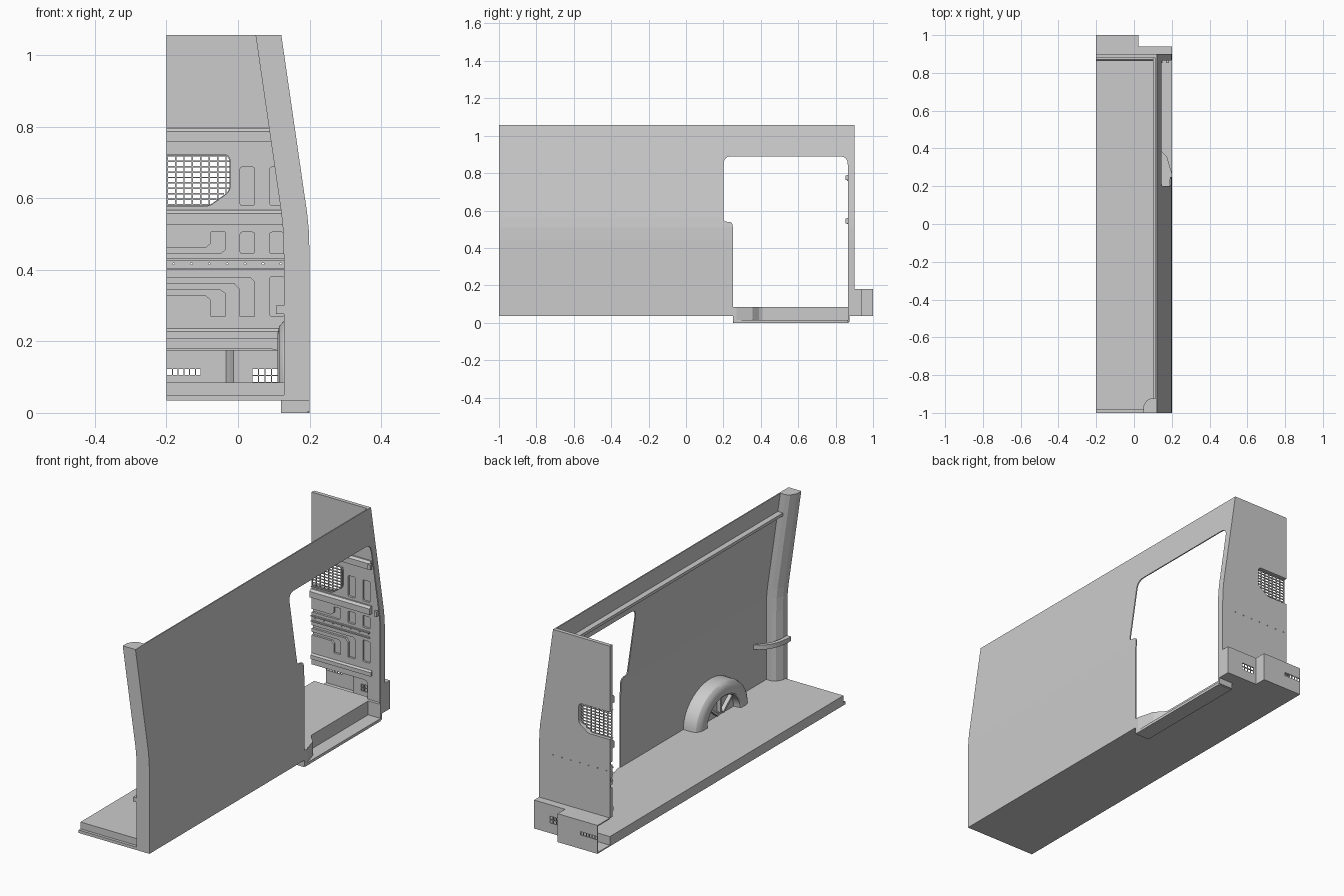
import bpy, bmesh
from math import pi, sin, cos
from mathutils import Vector

if "Cube" in bpy.data.objects:
    bpy.data.objects.remove(bpy.data.objects["Cube"])


def finish(name, bm, smooth=False):
    bmesh.ops.recalc_face_normals(bm, faces=bm.faces)
    me = bpy.data.meshes.new(name)
    bm.to_mesh(me)
    bm.free()
    ob = bpy.data.objects.new(name, me)
    bpy.context.collection.objects.link(ob)
    bpy.ops.object.select_all(action='DESELECT')
    ob.select_set(True)
    bpy.context.view_layer.objects.active = ob
    if smooth:
        bpy.ops.object.shade_smooth_by_angle()
    return ob


def prisms(name, polys, axis, a, b):
    """Extrude 2D polygons along an axis from a to b, all in one mesh."""
    place = {'x': lambda u, v, w: (w, u, v),
             'y': lambda u, v, w: (u, w, v),
             'z': lambda u, v, w: (u, v, w)}[axis]
    bm = bmesh.new()
    for poly in polys:
        lo = [bm.verts.new(place(u, v, a)) for u, v in poly]
        hi = [bm.verts.new(place(u, v, b)) for u, v in poly]
        bm.faces.new(lo)
        bm.faces.new(hi)
        for i in range(len(poly)):
            j = (i + 1) % len(poly)
            bm.faces.new((lo[i], lo[j], hi[j], hi[i]))
    return finish(name, bm)


def rect(u0, u1, v0, v1):
    return [(u0, v0), (u1, v0), (u1, v1), (u0, v1)]


def rounded(pts, radii, n=6):
    out = []
    for i, p in enumerate(pts):
        r = radii[i] if isinstance(radii, (list, tuple)) else radii
        p = Vector(p)
        if r == 0:
            out.append(tuple(p))
            continue
        a = p + (Vector(pts[i - 1]) - p).normalized() * r
        b = p + (Vector(pts[(i + 1) % len(pts)]) - p).normalized() * r
        for k in range(n + 1):
            t = k / n
            out.append(tuple(a * (1 - t) ** 2 + p * (2 * t * (1 - t)) + b * t * t))
    return out


def cut(ob, cutter):
    m = ob.modifiers.new("cut", 'BOOLEAN')
    m.operation, m.solver, m.object = 'DIFFERENCE', 'EXACT', cutter
    bpy.context.view_layer.objects.active = ob
    bpy.ops.object.modifier_apply(modifier="cut")
    bpy.data.objects.remove(cutter)


# Outer section of the side wall (x, z)
side = [(.2, .035), (.2, .44), (.198, .51), (.193, .56), (.185, .615), (.121, 1.057)]

# Side wall sheet with door opening
wall = prisms("side_wall", [side + [(x - .006, z) for x, z in reversed(side)]], 'y', -1, .9)
door = rounded([(.2, .89), (.865, .89), (.865, 0), (.25, 0), (.25, .54), (.2, .54)],
               [.045, .045, 0, 0, .025, .02])
cut(wall, prisms("door_cutter", [door], 'x', .05, .3))

# Rear pillar, lofted along the wall section
bm = bmesh.new()
rings = []
for x, z in side:
    rings.append([bm.verts.new((x - dx, y, z)) for dx, y in
                  [(0, -1), (.072, -1), (.072, -.965), (.055, -.935), (.035, -.925), (0, -.925)]])
for r, s in zip(rings, rings[1:]):
    for i in range(6):
        bm.faces.new((r[i], r[(i + 1) % 6], s[(i + 1) % 6], s[i]))
bm.faces.new(rings[0])
bm.faces.new(rings[-1])
finish("rear_pillar", bm)

# Roof rail along the inside of the wall
prisms("roof_rail", [[(.10, .945), (.136, .945), (.134, .96), (.10, .96)]], 'y', -.93, .88)

# Floor with step notch, and rear lip
notch = [(.2, .27), (.175, .355), (.14, .39), (.13, .41), (.13, .865), (.2, .865)]
prisms("floor", [[(-.2, -.985), (.198, -.985)] + [(min(x, .199), y) for x, y in notch]
                 + [(.198, .9), (-.2, .9)]], 'z', .035, .085)
prisms("floor_lip", [rect(-.2, .13, -1, -.985)], 'z', .035, .05)

# Entry step: riser surround and tread
prisms("step_riser", [[(.12, .25)] + [(.2, .25)] + notch + [(.2, .875), (.12, .875)]], 'z', .004, .084)
prisms("step_tread", [rounded(rect(.12, .2, .25, .87), [0, .012, .012, 0])], 'z', 0, .014)

# Front bulkhead
bulkhead = prisms("bulkhead", [[(-.2, .035)] + side + [(-.2, 1.057)]], 'y', .88, .9)
window = rounded([(-.3, .58), (-.08, .58), (-.024, .62), (-.024, .72), (-.3, .72)],
                 [0, .012, .015, .02, 0])
opening = rounded([(-.3, .085), (.115, .085), (.115, .178), (-.3, .178)], [0, 0, .02, 0])
holes = [[(x + .003 * cos(k * pi / 3), .417 + .003 * sin(k * pi / 3)) for k in range(6)]
         for x in [-.18 + .05 * i for i in range(7)]]
cut(bulkhead, prisms("through_cutter", [window, opening] + holes, 'y', .8, 1.1))

# Pressed recesses on the inside of the bulkhead
recesses = [rounded(rect(x, x + .04, z0, z1), .006, 3) for x in (.006, .089)
            for z0, z1 in ((.58, .687), (.445, .505))]
recesses += [rounded(rect(.089, .129, .27, .38), .006, 3),
             [(-.3, .445), (-.05, .445), (-.037, .455), (-.037, .505), (-.075, .505),
              (-.075, .475), (-.09, .461), (-.3, .461)],
             [(-.3, .328), (-.09, .328), (-.075, .315), (-.075, .27), (-.037, .27),
              (-.037, .335), (-.05, .344), (-.3, .344)],
             [(-.3, .362), (-.01, .362), (.006, .345), (.006, .27), (.046, .27),
              (.046, .366), (.034, .378), (-.3, .378)]]
cut(bulkhead, prisms("recess_cutter", recesses, 'y', .8, .891))

# Horizontal stiffening rails
for name, z0, z1, y in (("upper_rail", .757, .797, .862), ("middle_rail", .527, .567, .862),
                        ("lower_rail", .208, .238, .872)):
    prisms(name, [[(y, z0), (.885, z0), (.885, z1), (y + .01, z1), (y, z1 - .01)]], 'x', -.2, .14)
for z in (.402, .428):
    prisms("rivet_strip_edge", [rect(-.2, .13, z - .003, z + .003)], 'y', .872, .882)

# Window frame and grille
chamfer = lambda x: .58 + max(0, (x + .08) / .056 * .042)
bars = [rect(x, x + .004, chamfer(x), .72) for x in [-.2 + .0235 * i for i in range(8)]]
prisms("grille_uprights", bars, 'y', .877, .883)
bars = []
for i in range(10):
    z = .58 + .0152 * i
    end = -.024 if z > .62 else -.08 + (z - .58) / .042 * .056
    bars.append(rect(-.2, end, z, z + .004))
prisms("grille_crossbars", bars, 'y', .8775, .8825)
ring = rounded([(-.2, .577), (-.079, .577), (-.021, .619), (-.021, .723), (-.2, .723)], [0, .012, .015, .02, 0])
frame = prisms("grille_frame", [ring], 'y', .872, .882)
cut(frame, prisms("frame_cutter", [window], 'y', .8, 1))

# Stepped box on the outside of the bulkhead
outer = [(-.2, 1), (.025, 1), (.025, .94), (.2, .94), (.2, .9)]
inner = [(.194, .9), (.194, .934), (.005, .934), (-.012, .945), (-.022, .97), (-.034, .994), (-.2, .994)]
box = prisms("lower_box_wall", [outer + inner], 'z', .035, .18)
vents = [rect(x, x + .0135, .106, .123) for x in [-.198 + .016 * i for i in range(6)]]
vents += [rect(x, x + .0155, z, z + .016) for x in [.04 + .0185 * i for i in range(4)]
          for z in (.087, .106)]
cut(box, prisms("vent_cutter", vents, 'y', .91, 1.1))
plate = [(-.2, .9)] + outer
prisms("lower_box_top", [plate], 'z', .174, .18)
prisms("lower_box_bottom", [plate], 'z', .035, .041)

# Wheel arch: rounded fender, recessed panel and ribs
section = [(.197, .215), (.145, .215), (.127, .208), (.115, .192), (.111, .17),
           (.111, .14), (.116, .132), (.15, .128), (.15, .001)]
cy, cz, squash = -.47, .083, .83
bm = bmesh.new()
n = 28
arcs = [[bm.verts.new((x, cy + r * cos(pi * k / n), cz + squash * r * sin(pi * k / n)))
         for x, r in section] for k in range(n + 1)]
for a, b in zip(arcs, arcs[1:]):
    for i in range(len(section) - 1):
        bm.faces.new((a[i], a[i + 1], b[i + 1], b[i]))
finish("wheel_arch", bm, True)
ribs = []
for ang in (pi * .25, pi * .5, pi * .75):
    d = Vector((cos(ang), squash * sin(ang)))
    s = Vector((-d.y, d.x)).normalized() * .006
    c = Vector((cy, cz))
    ribs.append([tuple(c + d * r + s * k) for r, k in ((.03, -1), (.135, -1), (.135, 1), (.03, 1))])
prisms("wheel_arch_ribs", ribs, 'x', .13, .152)

# Curved strap from the wall round the rear pillar
p0, p1, p2 = Vector((.197, -.82)), Vector((.105, -.86)), Vector((.106, -.998))
path = [p0 * (1 - t) ** 2 + p1 * (2 * t * (1 - t)) + p2 * t * t for t in [i / 12 for i in range(13)]]
strap = [tuple(p) for p in path] + [(min(p.x + .02, .197), p.y - .006 * (1 - i / 12)) for i, p in
                                    reversed(list(enumerate(path)))][:-1]
prisms("pillar_strap", [strap], 'z', .277, .3)
prisms("strap_mount", [rect(.106, .135, -.998, -.975)], 'z', .277, .3)

# Door jamb catches
for z, x in ((.775, .15), (.545, .185)):
    prisms("door_catch", [rect(.853, .868, z - .013, z + .013)], 'x', x - .015, x)
